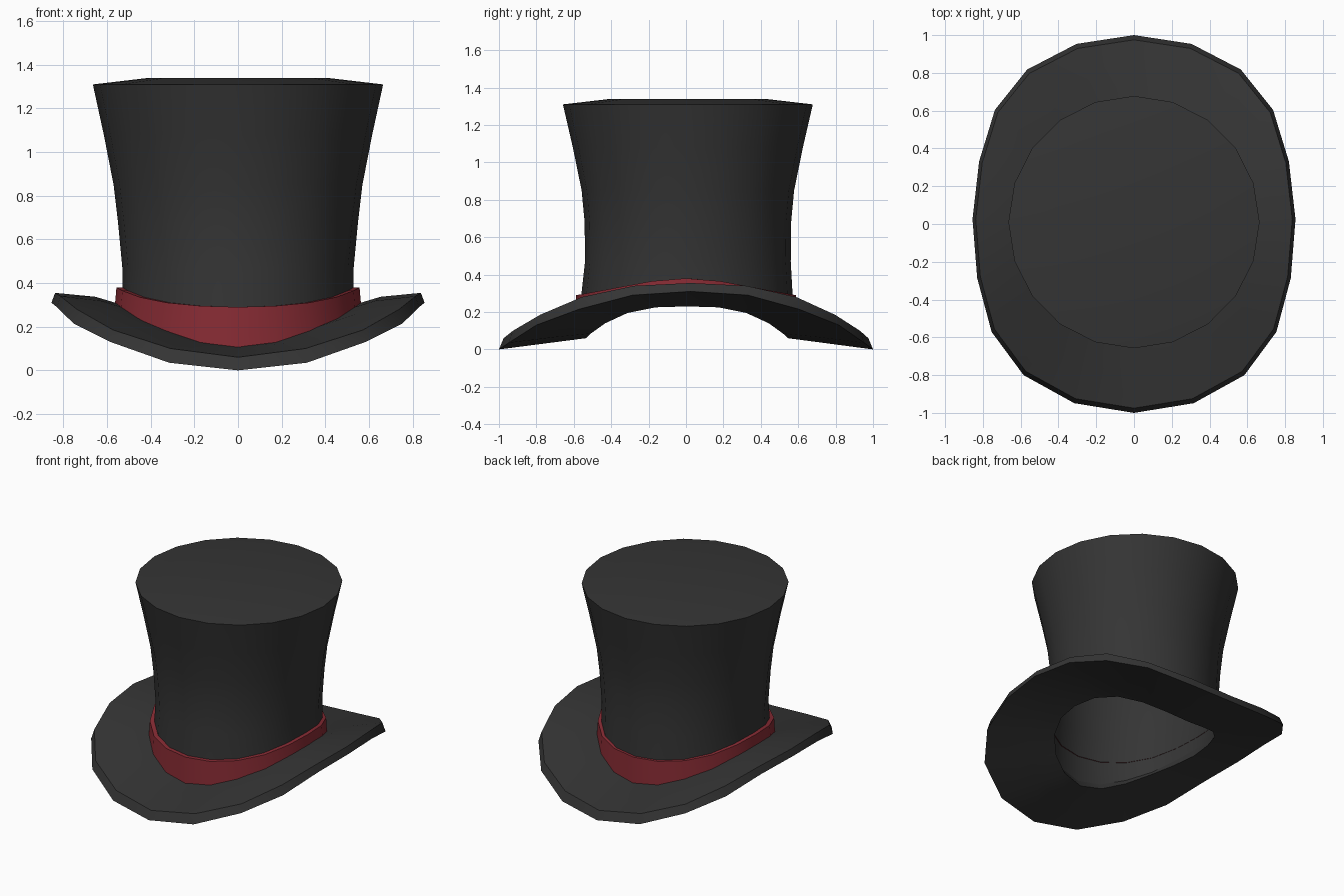
import bpy, bmesh
from math import sin, cos, pi

if "Cube" in bpy.data.objects:
    bpy.data.objects.remove(bpy.data.objects["Cube"])

N = 20  # sides around the hat


def material(name, color):
    m = bpy.data.materials.new(name)
    m.diffuse_color = color
    m.use_nodes = True
    m.node_tree.nodes["Principled BSDF"].inputs["Base Color"].default_value = m.diffuse_color
    return m


def ring(rx, ry, z, cy=0.0, xs=None):
    """Oval of N points; z (and xs) may list values from front/back to side."""
    pts = []
    for k in range(N):
        a = 2 * pi * k / N
        m = k % 10
        j = min(m, 10 - m)
        x = rx * sin(a)
        y = cy - ry * cos(a)
        if xs:  # brim outline, slightly fuller at the front
            x = (xs[j] * rx if k < 10 else -xs[j] * rx) * (1 + 0.02 * cos(a))
            y += 0.025 * sin(a) ** 2
        pts.append((x, y, z[j] if isinstance(z, list) else z))
    return pts


def mix(a, b, t, lift=0.0):
    return [(p[0] + (q[0] - p[0]) * t, p[1] + (q[1] - p[1]) * t,
             p[2] + (q[2] - p[2]) * t + lift * abs(sin(2 * pi * k / N)))
            for k, (p, q) in enumerate(zip(a, b))]


def loft(name, rings, mat, closed=False, cap=False):
    bm = bmesh.new()
    loops = [[bm.verts.new(p) for p in r] for r in rings]
    pairs = list(zip(loops, loops[1:]))
    if closed:
        pairs.append((loops[-1], loops[0]))
    for a, b in pairs:
        for k in range(N):
            n = (k + 1) % N
            bm.faces.new((a[k], a[n], b[n], b[k]))
    if cap:
        bm.faces.new(loops[-1])
    if closed:
        bmesh.ops.recalc_face_normals(bm, faces=bm.faces)
    me = bpy.data.meshes.new(name)
    bm.to_mesh(me)
    bm.free()
    ob = bpy.data.objects.new(name, me)
    bpy.context.collection.objects.link(ob)
    me.materials.append(mat)
    bpy.ops.object.select_all(action='DESELECT')
    ob.select_set(True)
    bpy.context.view_layer.objects.active = ob
    bpy.ops.object.shade_smooth_by_angle(angle=pi / 6)
    return ob


felt = material("dark_felt", (0.035, 0.035, 0.035, 1))
red = material("red_ribbon", (0.25, 0.025, 0.035, 1))

# Brim: curled up at both sides, closed cross-section around the opening
outline = [0, 0.31, 0.575, 0.745, 0.825, 0.855]
seat_z = [0.11, 0.13, 0.18, 0.23, 0.28, 0.30]
seat = ring(0.53, 0.565, seat_z, 0.005)
rim_top = ring(0.98, 0.975, [0.06, 0.10, 0.185, 0.28, 0.34, 0.355], 0, outline)
rim_low = ring(1.0, 1.0, [0, 0.035, 0.13, 0.215, 0.29, 0.31], 0, outline)
hole = ring(0.50, 0.54, [0.06, 0.085, 0.14, 0.195, 0.225, 0.23], 0.005)
loft("brim", [hole, seat, mix(seat, rim_top, 0.4, 0.015), rim_top,
              rim_low, mix(rim_low, hole, 0.6, 0.008)], felt, closed=True)

# Crown: flared wall with a slightly domed top
profile = [(0.53, 0.55, 0.47), (0.55, 0.552, 0.68), (0.57, 0.568, 0.85),
           (0.615, 0.615, 1.08), (0.665, 0.668, 1.31), (0.41, 0.41, 1.34)]
low = ring(0.53, 0.565, [0.29, 0.295, 0.31, 0.335, 0.36, 0.37], 0.005)
loft("crown", [seat, low] + [ring(rx, ry, z, 0.01) for rx, ry, z in profile],
     felt, cap=True)

# Ribbon band: thick strip following the brim
band_z = [0.29, 0.295, 0.31, 0.335, 0.365, 0.38]
loft("band", [ring(0.565, 0.592, [z - 0.012 for z in seat_z]),
              ring(0.557, 0.588, band_z),
              ring(0.528, 0.56, band_z, 0.005)], red)
